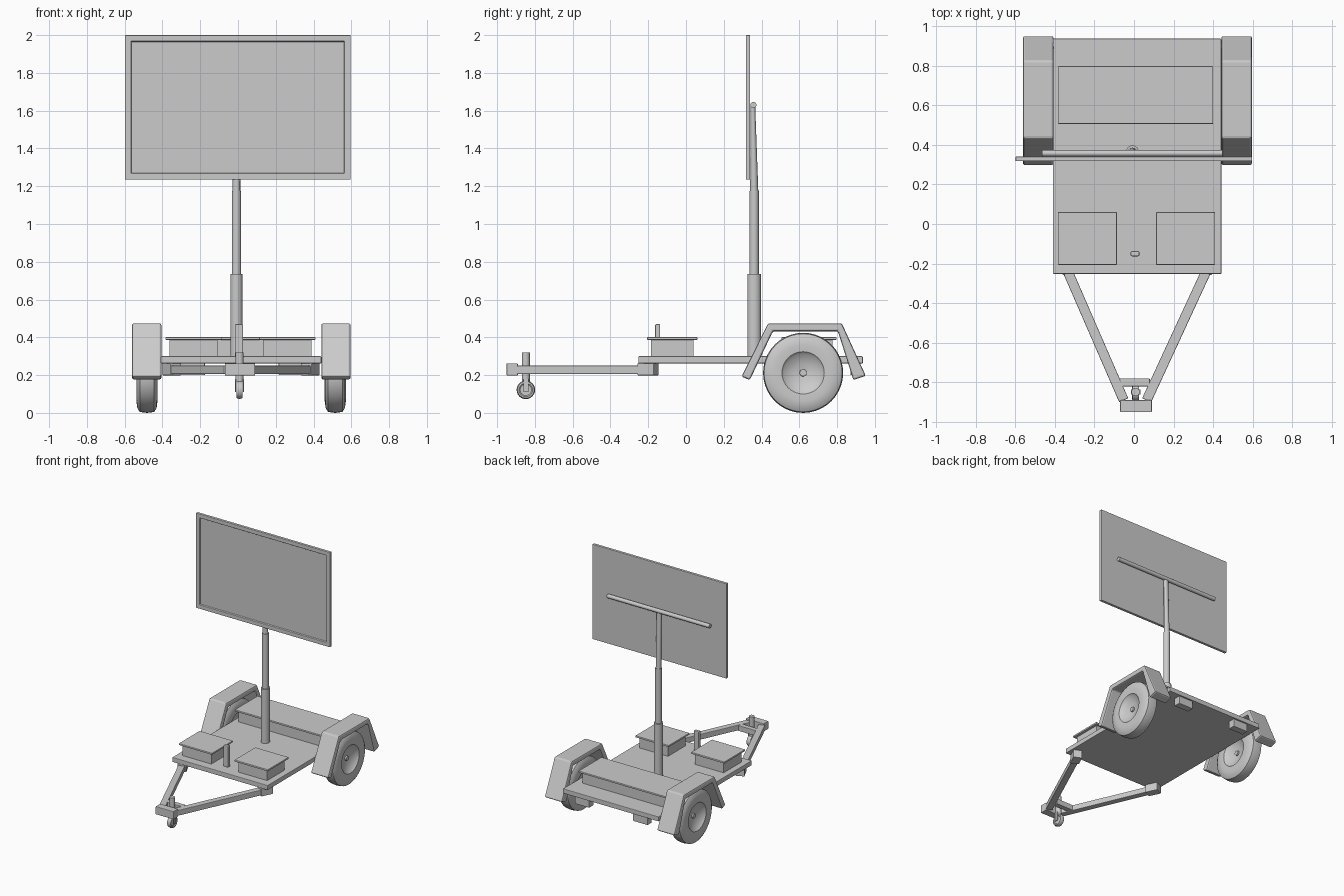
import bpy, bmesh, math
from mathutils import Vector, Matrix

if "Cube" in bpy.data.objects:
    bpy.data.objects.remove(bpy.data.objects["Cube"])

CX = 0.016  # trailer centreline


def finish(name, bm, bevel=0.0, smooth=False):
    bmesh.ops.recalc_face_normals(bm, faces=bm.faces[:])
    mesh = bpy.data.meshes.new(name)
    bm.to_mesh(mesh)
    bm.free()
    ob = bpy.data.objects.new(name, mesh)
    bpy.context.collection.objects.link(ob)
    if bevel:
        m = ob.modifiers.new("bevel", 'BEVEL')
        m.width, m.segments, m.limit_method = bevel, 2, 'ANGLE'
    if smooth:
        bpy.ops.object.select_all(action='DESELECT')
        ob.select_set(True)
        bpy.context.view_layer.objects.active = ob
        bpy.ops.object.shade_smooth_by_angle(angle=math.radians(35))
    return ob


def box(name, x, y, z, bevel=0.0):
    bm = bmesh.new()
    bmesh.ops.create_cube(bm, size=1)
    for v in bm.verts:
        v.co = Vector([(r[0] + r[1]) / 2 + c * (r[1] - r[0]) for c, r in zip(v.co, (x, y, z))])
    return finish(name, bm, bevel)


def rod(name, a, b, r1, r2=None, seg=24, y_scale=(1, 1)):
    a, b = Vector(a), Vector(b)
    bm = bmesh.new()
    bmesh.ops.create_cone(bm, cap_ends=True, segments=seg, radius1=r1,
                          radius2=r1 if r2 is None else r2, depth=(b - a).length)
    for v in bm.verts:
        v.co.y *= y_scale[0] if v.co.z < 0 else y_scale[1]
    rot = (b - a).to_track_quat('Z', 'Y').to_matrix().to_4x4()
    bm.transform(Matrix.Translation((a + b) / 2) @ rot)
    return finish(name, bm, 0, True)


def beam(name, a, b, width, z):
    a, b = Vector((*a, 0)), Vector((*b, 0))
    side = (b - a).normalized().cross(Vector((0, 0, 1))) * width / 2
    bm = bmesh.new()
    f = bm.faces.new([bm.verts.new(p + Vector((0, 0, z[0])))
                      for p in (a - side, b - side, b + side, a + side)])
    extrude(bm, f, (0, 0, z[1] - z[0]))
    return finish(name, bm, 0.004)


def extrude(bm, face, vec):
    g = bmesh.ops.extrude_face_region(bm, geom=[face])
    bmesh.ops.translate(bm, vec=vec, verts=[v for v in g['geom'] if isinstance(v, bmesh.types.BMVert)])


def lathe_x(name, half, centre, seg=40):
    # half profile of (x, radius), mirrored across the wheel's middle plane
    prof = half + [(-x, r) for x, r in reversed(half) if x > 0]
    bm = bmesh.new()
    vs = [bm.verts.new((x, 0, r)) for x, r in prof]
    es = [bm.edges.new(p) for p in zip(vs, vs[1:])]
    bmesh.ops.spin(bm, geom=vs + es, cent=(0, 0, 0), axis=(1, 0, 0),
                   angle=2 * math.pi, steps=seg, use_merge=True)
    bmesh.ops.remove_doubles(bm, verts=bm.verts[:], dist=1e-5)
    bm.transform(Matrix.Translation(centre))
    return finish(name, bm, 0, True)


# Flat deck
box("deck", (-0.41, 0.441), (-0.252, 0.936), (0.262, 0.30), 0.004)

# Equipment boxes with overhanging lids
for name, x, y in (("battery_box_left", (-0.384, -0.087), (-0.206, 0.06)),
                   ("battery_box_right", (0.112, 0.41), (-0.206, 0.06)),
                   ("rear_locker", (-0.384, 0.40), (0.506, 0.797))):
    i = 0.021
    box(name, (x[0] + i, x[1] - i), (y[0] + i, y[1] - i), (0.298, 0.39))
    box(name + "_lid", x, y, (0.387, 0.401), 0.003)

# Winch post on the deck
box("winch_post", (-0.017, 0.027), (-0.163, -0.137), (0.298, 0.47), 0.006)

# Drawbar arms, corner brackets, tail blocks, fenders and wheels
fender = [(0.294, 0.192), (0.434, 0.474), (0.825, 0.474), (0.952, 0.196),
          (0.886, 0.174), (0.804, 0.432), (0.46, 0.432), (0.338, 0.174)]
tyre = [(0.028, 0), (0.028, 0.018), (0.016, 0.019), (0.021, 0.05), (0.038, 0.098),
        (0.053, 0.112), (0.056, 0.15), (0.051, 0.186), (0.038, 0.207), (0, 0.212)]
for s, side in ((-1, "left"), (1, "right")):
    end = (CX + s * 0.383, -0.165)
    beam("drawbar_" + side, (0.006 + s * 0.058, -0.89), end, 0.05, (0.206, 0.25))
    beam("drawbar_bracket_" + side, (CX + s * 0.345, -0.245),
         (CX + s * 0.387, -0.157), 0.066, (0.199, 0.263))

    x = 0.02 + s * 0.26
    box("tail_block_" + side, (x - 0.065, x + 0.065), (0.87, 0.925), (0.20, 0.263), 0.004)

    bm = bmesh.new()
    x0 = 0.0175 + s * 0.4235
    f = bm.faces.new([bm.verts.new((x0, y, z)) for y, z in fender])
    extrude(bm, f, (s * 0.155, 0, 0))
    finish("fender_" + side, bm, 0.010)

    lathe_x("wheel_" + side, tyre, (0.0165 + s * 0.4985, 0.62, 0.212))

# Coupling head and cross plate
box("coupling", (-0.07, 0.09), (-0.95, -0.89), (0.198, 0.262), 0.004)
box("cross_plate", (-0.072, 0.08), (-0.82, -0.78), (0.206, 0.25), 0.003)

# Jockey wheel
jx, jy = 0.008, -0.848
rod("jockey_tube", (jx, jy, 0.165), (jx, jy, 0.32), 0.021)
for s, side in ((-1, "left"), (1, "right")):
    x = jx + s * 0.021
    box("jockey_fork_" + side, (x - 0.003, x + 0.003), (jy - 0.013, jy + 0.013), (0.11, 0.18))
lathe_x("jockey_wheel", [(0.012, 0), (0.012, 0.03), (0.017, 0.036), (0.016, 0.044), (0, 0.049)],
        (jx, jy, 0.122), 24)

# Telescopic mast, flattened towards the top
mx, my = -0.008, 0.361
rod("mast_lower", (mx, my, 0.298), (mx, my, 0.735), 0.033, y_scale=(1.1, 1.1))
rod("mast_middle", (mx, my, 0.73), (mx, my, 1.175), 0.0245)
rod("mast_upper", (mx, my, 1.17), (mx, 0.354, 1.635), 0.02, y_scale=(1.1, 0.6))
rod("screen_support_bar", (-0.465, 0.357, 1.63), (0.447, 0.357, 1.63), 0.016)

# Display panel with recessed face
bm = bmesh.new()
bmesh.ops.create_cube(bm, size=1)
bm.transform(Matrix.Translation((-0.001, 0.329, 1.618)) @ Matrix.Diagonal((1.194, 0.022, 0.764, 1)))
bm.normal_update()
front = min(bm.faces, key=lambda f: f.calc_center_median().y)
bmesh.ops.inset_individual(bm, faces=[front], thickness=0.045, depth=0)
bmesh.ops.inset_individual(bm, faces=[front], thickness=0.004, depth=-0.011)
finish("display_panel", bm, 0.003)
